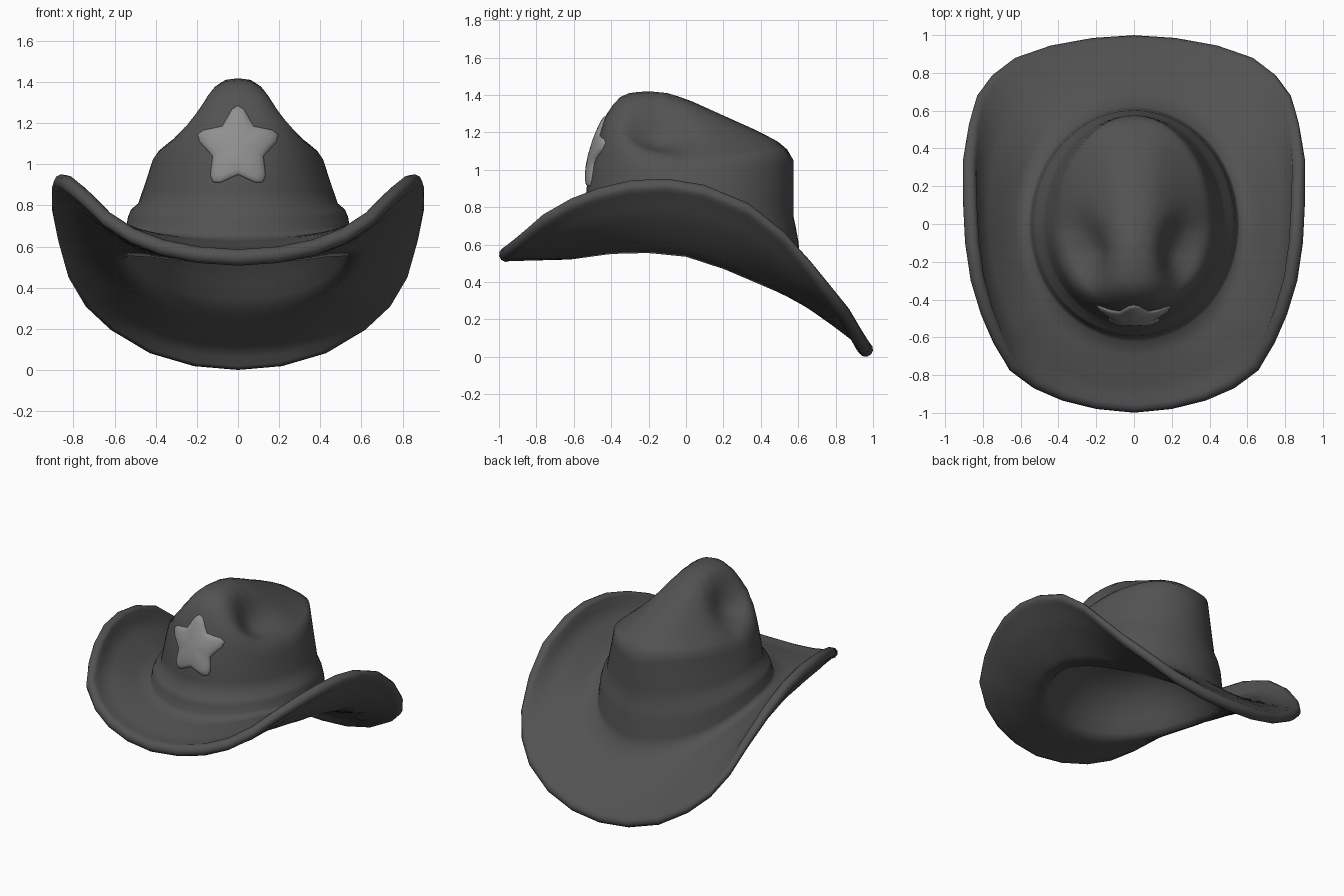
import bpy, bmesh, math
from mathutils import Vector
from mathutils.bvhtree import BVHTree

if "Cube" in bpy.data.objects:
    bpy.data.objects.remove(bpy.data.objects["Cube"])


def material(name, c):
    m = bpy.data.materials.new(name)
    m.diffuse_color = (c, c, c, 1)
    m.use_nodes = True
    m.node_tree.nodes["Principled BSDF"].inputs["Base Color"].default_value = m.diffuse_color
    return m


def table(t, pts):
    """Linear interpolation in a list of (t, value)."""
    if t <= pts[0][0]:
        return pts[0][1]
    for (a, u), (b, v) in zip(pts, pts[1:]):
        if t <= b:
            return u + (v - u) * (t - a) / (b - a)
    return pts[-1][1]


def loft(name, rings, mat, start=None, end=None):
    """Skin closed rings, with optional end points."""
    bm = bmesh.new()
    vr = [[bm.verts.new(p) for p in r] for r in rings]
    n = len(vr[0])
    for a, b in zip(vr, vr[1:]):
        for i in range(n):
            j = (i + 1) % n
            bm.faces.new((a[i], a[j], b[j], b[i]))
    for point, ring in ((start, vr[0]), (end, vr[-1])):
        if point is not None:
            c = bm.verts.new(point)
            for i in range(n):
                bm.faces.new((ring[i], ring[(i + 1) % n], c))
    bmesh.ops.recalc_face_normals(bm, faces=bm.faces)
    me = bpy.data.meshes.new(name)
    bm.to_mesh(me)
    bm.free()
    ob = bpy.data.objects.new(name, me)
    bpy.context.collection.objects.link(ob)
    me.materials.append(mat)
    for p in me.polygons:
        p.use_smooth = True
    return ob


felt = material("dark grey felt", 0.085)
metal = material("grey badge", 0.28)

# Brim edge, front to back, right half
EDGE = [(0, -1, .547), (.2, -.98, .56), (.38, -.935, .595), (.53, -.87, .65),
        (.66, -.775, .73), (.745, -.63, .81), (.81, -.48, .865), (.865, -.3, .905),
        (.895, -.1, .912), (.905, .1, .88), (.905, .34, .785), (.875, .53, .64),
        (.83, .68, .475), (.75, .79, .34), (.63, .88, .23), (.44, .945, .12),
        (.22, .985, .058), (0, 1, .04)]
loop = [Vector(p) for p in EDGE]
loop += [Vector((-p.x, p.y, p.z)) for p in loop[-2:0:-1]]
edge = []
for i, p in enumerate(loop):
    edge += [p, (p + loop[(i + 1) % len(loop)]) / 2]
angles = [math.atan2(p.x / .905, -p.y) for p in edge]

# Height curves along y
JOIN = [(-.62, .63), (-.4, .66), (-.2, .665), (0, .645), (.2, .58), (.4, .495), (.62, .4)]
BAND = [(-.56, .79), (0, .81), (.58, .75)]
RIDGE = [(-.47, 1.18), (-.42, 1.31), (-.36, 1.385), (-.3, 1.412), (-.2, 1.42), (-.1, 1.41),
         (0, 1.38), (.2, 1.29), (.4, 1.2), (.5, 1.145), (.55, 1.1), (.575, 1.05)]
DROOP = [(0, 0), (.06, .008), (.12, .036), (.2, .115), (.3, .22), (.36, .28), (.41, .345)]


def oval(t, a, front, back):
    c = math.cos(t)
    return Vector((a * math.sin(t), -c * (front if c > 0 else back), 0))


def crown_top(x, y):
    k = 1 - 1.2 * max(y, 0)
    return table(y, RIDGE) - k * table(abs(x), DROOP)


def dent(p):
    d = .115 * math.exp(-((abs(p.x) - .27) / .1) ** 2 - ((p.y + .15) / .16) ** 2)
    return Vector((p.x - math.copysign(.6 * d, p.x), p.y, p.z - .7 * d))


def column(t, e):
    """One section of the hat, from crown top over the brim into the hollow."""
    out = []
    # Crown dome
    sh = oval(t, .405, .47, .575)
    c = Vector((0, -.1, 0))
    for f in (.08, .2, .32, .44, .56, .68, .79, .88, .95, 1):
        q = c + (sh - c) * f
        q.z = crown_top(q.x, q.y)
        out.append(dent(q))
    sh.z = crown_top(sh.x, sh.y)
    # Crown wall
    low = oval(t, .485, .54, .575)
    low.z = table(low.y, BAND)
    for s in (.2, .4, .6, .8, 1):
        q = sh.lerp(low, s)
        q.y -= .015 * math.sin(math.pi * s) * max(0, math.cos(t))
        out.append(q)
    # Hat band bulge
    j = oval(t, .56, .62, .62)
    j.z = table(j.y, JOIN)
    for a, b, s in ((.52, .588, .18), (.535, .602, .4), (.545, .61, .75)):
        q = oval(t, a, b - .01, b)
        q.z = low.z + (j.z - low.z) * s
        out.append(q)
    # Brim top, rolled edge, underside
    rise = e.z - j.z
    power = 1.35 if rise > 0 else 1

    def brim(f, dz):
        q = j.lerp(e, f)
        q.z = j.z + rise * f ** power + dz
        return q
    fs = (0, .2, .4, .6, .8)
    out += [brim(f, .012 + .01 * f) for f in fs]
    tang = (brim(1, 0) - brim(.9, 0)).normalized()
    side = Vector((-tang.y, tang.x, 0)).normalized()
    nor = tang.cross(side)
    if nor.z < 0:
        nor = -nor
    flat = Vector((tang.x, tang.y, 0)).normalized()
    mid = e - flat * .04
    for deg in (105, 70, 35, 0, -35, -70, -105):
        r = math.radians(deg)
        out.append(mid + (tang * math.cos(r) + nor * math.sin(r)) * .04)
    out += [brim(f, -.037 - .073 * (1 - f)) for f in reversed(fs)]
    # Domed hollow inside, blending into the brim
    for k, dz in ((.94, -.07), (.87, 0), (.79, .07), (.68, .14), (.54, .2), (.37, .24), (.18, .26)):
        q = oval(t, .56 * k, .62 * k, .62 * k)
        q.z = j.z * k + .6 * (1 - k) + dz
        out.append(q)
    return out


cols = [column(t, e) for t, e in zip(angles, edge)]
hat = loft("hat", list(zip(*cols)), felt, (0, -.1, crown_top(0, -.1)), (0, 0, .865))

# Star badge laid on the crown front
me = hat.data
tree = BVHTree.FromPolygons([v.co for v in me.vertices], [p.vertices[:] for p in me.polygons])
corners = []
for i in range(5):
    for off, r in ((-9, .19), (0, .206), (9, .19), (36, .13)):
        a = math.radians(90 + 72 * i + off)
        corners.append(Vector((r * math.cos(a), 0, r * math.sin(a))))
outline = []
for i, p in enumerate(corners):
    outline += [p.lerp(corners[(i + 1) % 20], s / 3) for s in range(3)]


def on_crown(p, lift):
    x, z = p.x, p.z + 1.08
    hit = tree.ray_cast(Vector((x, -2, z)), Vector((0, 1, 0)))[0]
    return Vector((x, hit.y - lift, z))


rings = [[on_crown(p * f, lift) for p in outline]
         for f, lift in ((1, -.015), (1, .006), (.95, .014), (.8, .019), (.6, .022), (.4, .024), (.2, .025))]
loft("star_badge", rings, metal, None, on_crown(Vector(), .026))
